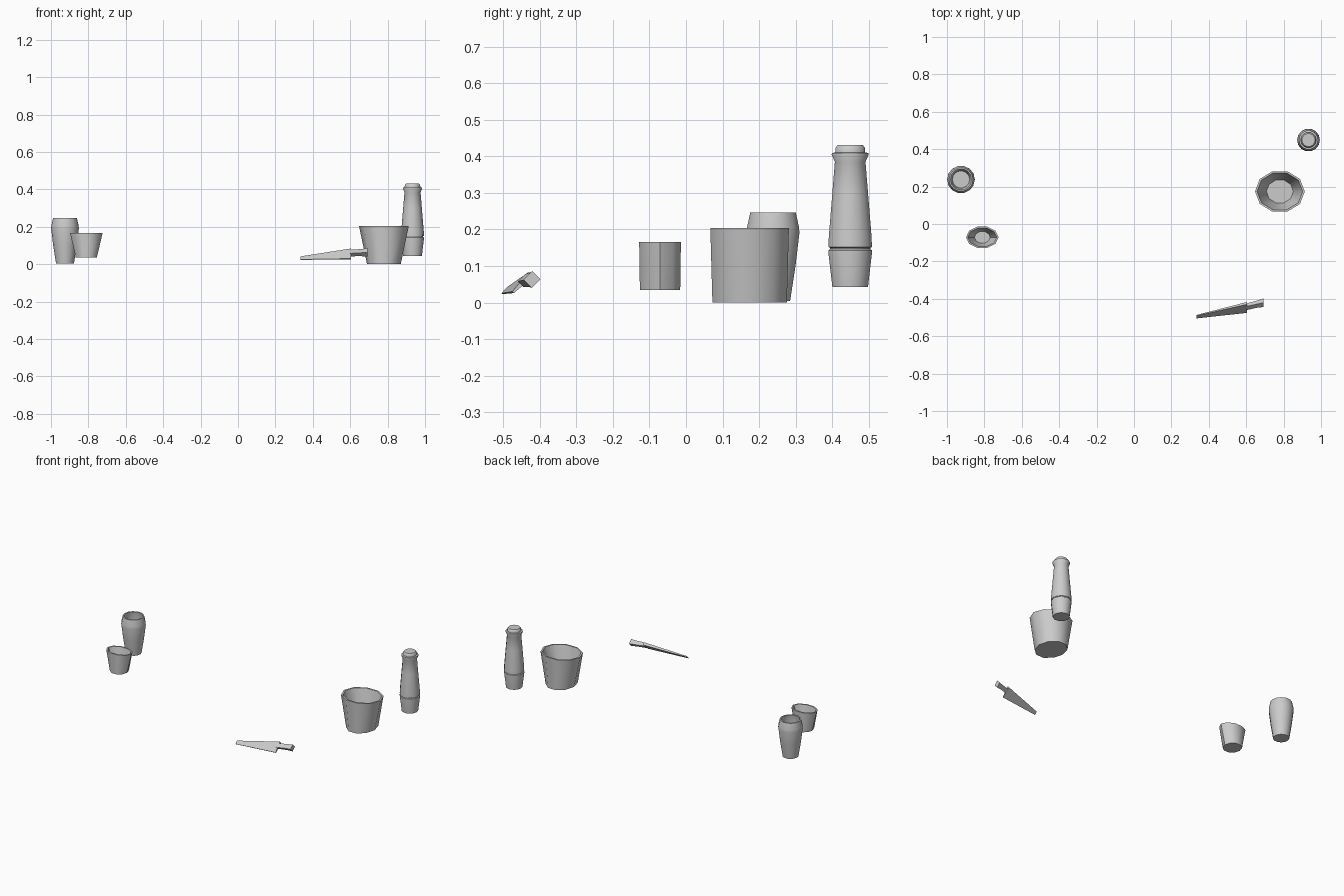
import bpy, bmesh, math
from mathutils import Vector

if "Cube" in bpy.data.objects:
    bpy.data.objects.remove(bpy.data.objects["Cube"])


def make_object(name, rings, smooth=True):
    """Skin a list of equal-sized point loops and cap both ends."""
    bm = bmesh.new()
    loops = [[bm.verts.new(p) for p in ring] for ring in rings]
    n = len(loops[0])
    for a, b in zip(loops, loops[1:]):
        for i in range(n):
            j = (i + 1) % n
            bm.faces.new((a[i], a[j], b[j], b[i]))
    bm.faces.new(loops[0][::-1])
    bm.faces.new(loops[-1])
    bmesh.ops.recalc_face_normals(bm, faces=bm.faces)
    mesh = bpy.data.meshes.new(name)
    bm.to_mesh(mesh)
    bm.free()
    ob = bpy.data.objects.new(name, mesh)
    bpy.context.collection.objects.link(ob)
    if smooth:
        bpy.ops.object.select_all(action='DESELECT')
        bpy.context.view_layer.objects.active = ob
        ob.select_set(True)
        bpy.ops.object.shade_smooth_by_angle(angle=math.radians(40))
    return ob


def vessel(name, x, y, profile, sides):
    """Profile entries are (z, x radius, y radius)."""
    steps = [2 * math.pi * i / sides for i in range(sides)]
    rings = [[(x + rx * math.cos(a), y + ry * math.sin(a), z) for a in steps]
             for z, rx, ry in profile]
    return make_object(name, rings)


def round_profile(pairs):
    return [(z, r, r) for z, r in pairs]


# Tall open jar with a sloping shoulder
vessel("tall_jar", -0.925, 0.238, round_profile([
    (0.005, 0.048), (0.10, 0.063), (0.19, 0.074), (0.205, 0.073),
    (0.246, 0.064), (0.246, 0.056), (0.20, 0.064), (0.10, 0.055),
    (0.03, 0.046)]), 14)

# Small oval cup
vessel("small_cup", -0.811, -0.071, [
    (0.035, 0.056, 0.058), (0.166, 0.087, 0.060),
    (0.166, 0.078, 0.051), (0.055, 0.042, 0.032)], 10)

# Large oval bowl
vessel("large_bowl", 0.78, 0.174, [
    (0.0, 0.090, 0.107), (0.204, 0.133, 0.113),
    (0.204, 0.122, 0.103), (0.03, 0.072, 0.064)], 10)

# Bottle with a grooved waist, flared collar and cap
vessel("bottle", 0.933, 0.449, round_profile([
    (0.043, 0.050), (0.135, 0.061), (0.143, 0.061), (0.146, 0.057),
    (0.150, 0.057), (0.152, 0.061), (0.18, 0.060), (0.30, 0.050),
    (0.385, 0.043), (0.405, 0.052), (0.409, 0.051), (0.411, 0.042),
    (0.424, 0.041), (0.431, 0.035)]), 14)

# Knife: cross-sections tilted about 45 degrees
across = Vector((0, 1, 1)).normalized()
thick = Vector((0, 1, -1)).normalized()


def section(centre, width, spine, edge):
    c = Vector(centre)
    return [c + across * (width * s) / 2 + thick * (t * u) / 2
            for s, t, u in ((1, spine, 1), (1, spine, -1),
                            (-1, edge, -1), (-1, edge, 1))]


make_object("knife_blade", [
    section((0.335, -0.496, 0.032), 0.022, 0.006, 0.003),
    section((0.605, -0.448, 0.053), 0.070, 0.018, 0.006)], False)
make_object("knife_handle", [
    section((0.600, -0.443, 0.060), 0.028, 0.022, 0.022),
    section((0.660, -0.428, 0.062), 0.028, 0.026, 0.026),
    section((0.692, -0.421, 0.063), 0.033, 0.032, 0.032)], False)
